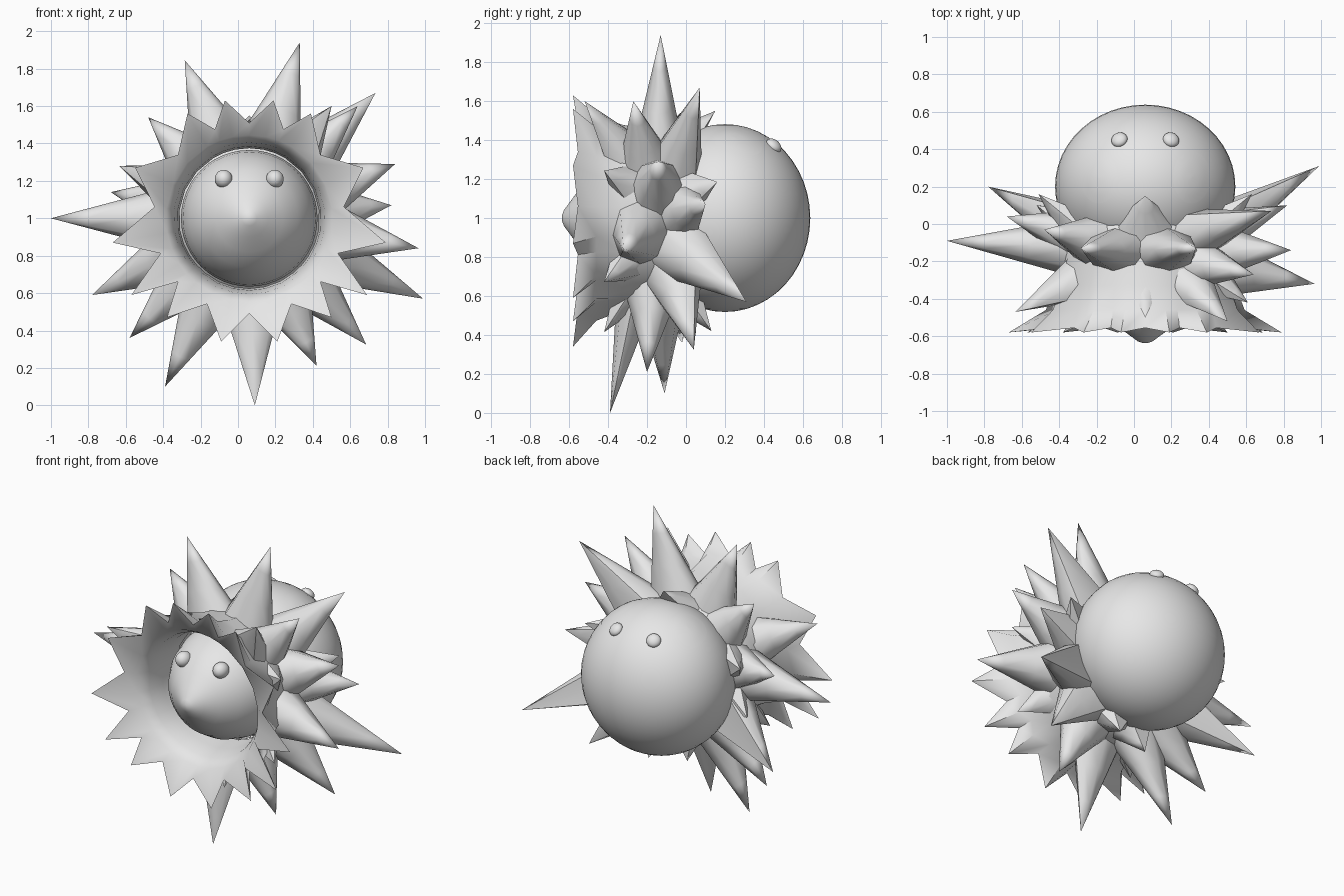
import bpy, bmesh, math
from mathutils import Vector, Matrix

if "Cube" in bpy.data.objects:
    bpy.data.objects.remove(bpy.data.objects["Cube"])

CX, CZ = 0.06, 1.0          # shared axis of head, mane and body
grey = bpy.data.materials.new("plain grey")
grey.diffuse_color = (0.8, 0.8, 0.8, 1)
grey.use_nodes = True
grey.node_tree.nodes["Principled BSDF"].inputs["Base Color"].default_value = grey.diffuse_color


def finish(bm, name, angle=60):
    bmesh.ops.recalc_face_normals(bm, faces=bm.faces)
    me = bpy.data.meshes.new(name)
    bm.to_mesh(me)
    bm.free()
    me.materials.append(grey)
    ob = bpy.data.objects.new(name, me)
    bpy.context.collection.objects.link(ob)
    bpy.ops.object.select_all(action='DESELECT')
    ob.select_set(True)
    bpy.context.view_layer.objects.active = ob
    bpy.ops.object.shade_smooth_by_angle(angle=math.radians(angle))
    return ob


def ellipsoid(name, loc, size, axis=None):
    bm = bmesh.new()
    bmesh.ops.create_uvsphere(bm, u_segments=48, v_segments=24, radius=1)
    rot = Vector((0, 0, 1)).rotation_difference(axis).to_matrix().to_4x4() if axis else Matrix()
    bm.transform(Matrix.Translation(loc) @ rot @ Matrix.Diagonal((*size, 1)))
    return finish(bm, name)


def bridge(bm, rings):
    for a, b in zip(rings, rings[1:]):
        n = len(a)
        for i in range(n):
            bm.faces.new((a[i], a[(i + 1) % n], b[(i + 1) % n], b[i]))


def polar(r, y, a):
    return Vector((CX + r * math.sin(a), y, CZ + r * math.cos(a)))


# Round body behind the mane
BY, BR, BD = 0.20, 0.482, 0.438
ellipsoid("body", (CX, BY, CZ), (BR, BD, BR))


def body_top(dx, dy, lift=0.0):
    z = BR * math.sqrt(1 - (dx / BR) ** 2 - (dy / BD) ** 2)
    return Vector((CX + dx, BY + dy, CZ + z + lift))


# Small bumps and thin oval patches on the body
for side, word in ((-1, "left"), (1, "right")):
    p = body_top(0.138 * side, 0.25)
    n = Vector((0.138 * side, 0.3, 0.36)).normalized()
    ellipsoid("body_eye_" + word, p, (0.044, 0.044, 0.03), n)
    bm = bmesh.new()
    rings = [[bm.verts.new(body_top(0.248 * side + 0.1 * k * math.cos(t * math.tau / 32),
                                    0.05 + 0.14 * k * math.sin(t * math.tau / 32), lift))
              for t in range(32)] for k, lift in ((.05, .003), (.35, .003), (.7, .003), (1, .001))]
    bm.faces.new(rings[0])
    bridge(bm, rings)
    finish(bm, "cheek_patch_" + word)

# Head with a softly pointed snout
bm = bmesh.new()
profile = [(.012, -.637), (.04, -.627), (.1, -.583), (.18, -.525), (.26, -.445),
           (.32, -.345), (.355, -.23), (.365, -.13), (.35, 0)]
rings = [[bm.verts.new(polar(r, y, i * math.tau / 48)) for i in range(48)] for r, y in profile]
bm.faces.new(rings[0])
bridge(bm, rings)
finish(bm, "head")
for side, word in ((-1, "left"), (1, "right")):
    ellipsoid("eye_" + word, (CX + 0.137 * side, -0.46, CZ + 0.21), (0.047, 0.055, 0.049))

# Star-edged funnel collar, one half of the tips mirrored
half = [(.13, .63), (.33, .56), (.61, .27), (.73, -.13), (.63, -.41), (.44, -.53), (.15, -.66)]
tips = [(math.atan2(x, z), math.hypot(x, z)) for x, z in half]
tips += [(math.tau - a, r) for a, r in reversed(tips)]
edge = []
for i, (a, r) in enumerate(tips):
    b = tips[(i + 1) % len(tips)][0] + (math.tau if i == len(tips) - 1 else 0)
    edge += [(a, r, True), ((a + b) / 2, 0.51, False)]
bm = bmesh.new()
rings = []
for r, y in ((.375, -.2), (.385, -.33), (.405, -.44), (.445, -.51)):
    rings.append([bm.verts.new(polar(r, y, a)) for a, _, _ in edge])
rings.append([bm.verts.new(polar(r, -.58 if t else -.555, a)) for a, r, t in edge])
for rt, rv, y in ((.54, .48, -.46), (.49, .46, -.33), (.455, .45, -.18), (.42, .42, .02), (.3, .3, .08)):
    rings.append([bm.verts.new(polar(rt if t else rv, y, a)) for a, _, t in edge])
bridge(bm, rings)
finish(bm, "mane_collar", 70)


# Spikes of the mane: pointed cones whose base rim wraps around the core
def spike(name, tip, radius=0.2, depth=0.65, sides=8):
    tip = Vector(tip)
    out = Vector((tip.x - CX, 0, tip.z - CZ)).normalized()
    side = out.cross(Vector((0, 1, 0)))
    yb = max(-0.3, min(-0.04, -0.15 + 0.45 * (tip.y + 0.15)))
    base = []
    for i in range(sides):
        t = i * math.tau / sides
        p = out * 0.41 + side * radius * math.cos(t)
        p = p.normalized() * 0.415
        p.y = max(-0.42, min(0.08, yb + radius * depth * math.sin(t)))
        base.append(p + Vector((CX, 0, CZ)))
    bm = bmesh.new()
    rings = [[bm.verts.new(p.lerp(tip, f)) for p in base] for f in (0, .35, .7)]
    top = bm.verts.new(tip)
    bridge(bm, rings)
    for i in range(sides):
        bm.faces.new((rings[-1][i], rings[-1][(i + 1) % sides], top))
    finish(bm, name, 50)


# Tip position and how deep each spike is compared with its width
large = [(.33, -.13, 1.94, .6), (-.285, -.13, 1.845, .6), (.735, .07, 1.67, .7),
         (.84, -.14, 1.29, .75), (.965, -.32, .84, .8), (.99, .31, .57, .9),
         (.685, .04, .325, .8), (.42, -.2, .21, .7), (.09, -.39, .0, .5),
         (-.39, -.11, .1, .7), (-.58, -.02, .36, .8), (-.78, .2, .59, .85), (-1.0, -.09, 1.0, .75)]
small = [(.82, .1, 1.07), (.5, -.52, 1.6), (.64, -.27, 1.6), (-.635, -.47, 1.28), (-.48, -.03, 1.54),
         (-.68, .04, 1.14), (.06, .15, 1.55)]
for i, (x, y, z, d) in enumerate(large):
    spike(f"large_spike_{i + 1}", (x, y, z), 0.2, d)
for i, t in enumerate(small):
    spike(f"small_spike_{i + 1}", t, 0.17, 0.8)
spike("top_tuft", (.06, -.5, 1.53), 0.1, 0.9, 6)

# Short rows at the back and behind the collar
for i, (deg, y) in enumerate(((72, .16), (112, .1), (165, .13), (190, .05), (255, .1), (288, .16))):
    spike(f"back_spike_{i + 1}", polar(0.6, y, math.radians(deg)), 0.15, 0.9, 6)
for i in range(4, 24, 4):
    spike(f"inner_spike_{i // 4}", polar(0.6, -0.42, edge[i][0]), 0.13, 0.9, 6)
